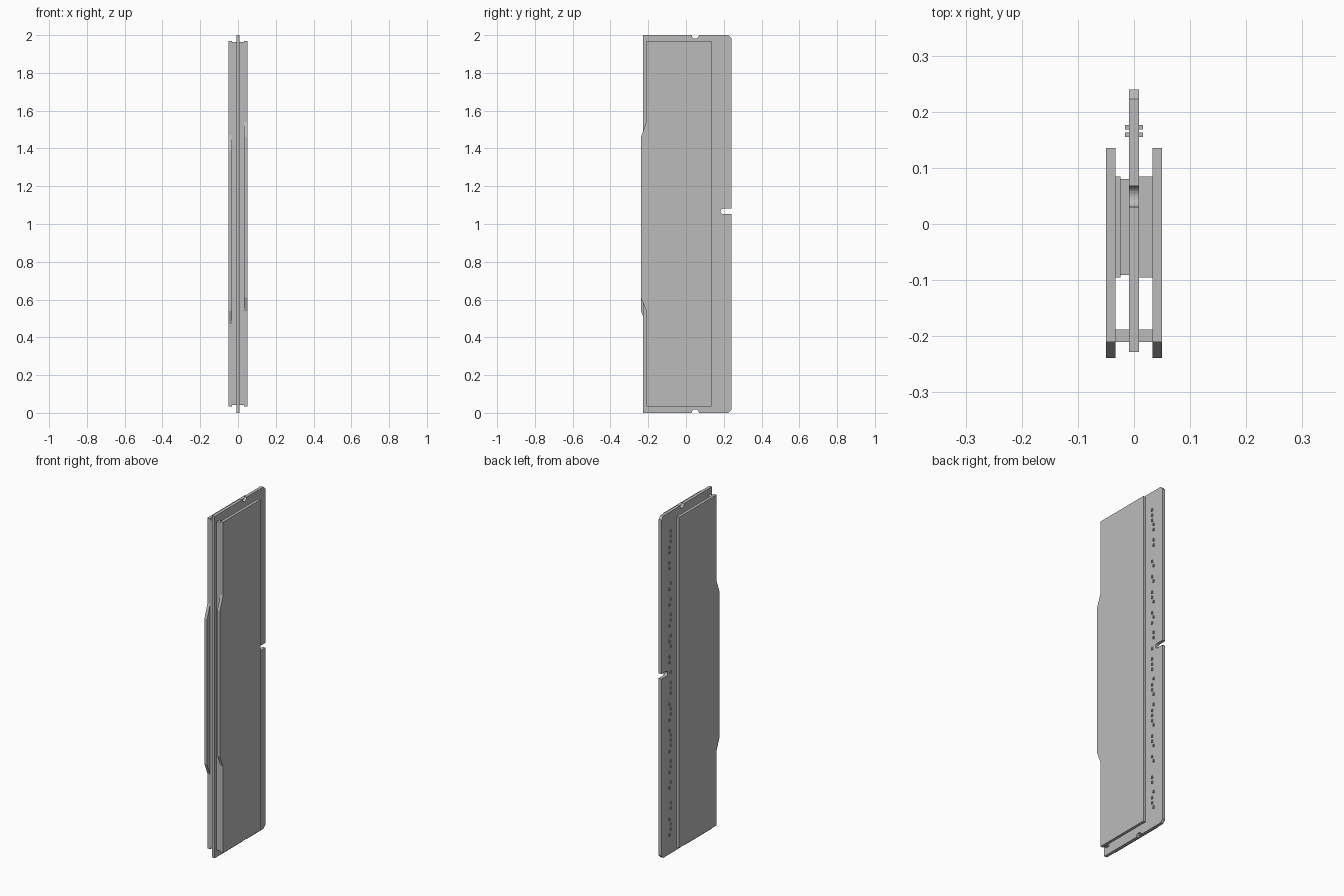
import bpy, bmesh, math

cube = bpy.data.objects.get("Cube")
if cube:
    bpy.data.objects.remove(cube, do_unlink=True)

# One flat grey for every part
grey = bpy.data.materials.new("light_grey")
grey.use_nodes = True
colour = (0.5, 0.5, 0.5, 1)
grey.diffuse_color = colour
grey.node_tree.nodes["Principled BSDF"].inputs["Base Color"].default_value = colour


def finish(name, bm):
    bmesh.ops.recalc_face_normals(bm, faces=bm.faces)
    mesh = bpy.data.meshes.new(name)
    bm.to_mesh(mesh)
    bm.free()
    mesh.materials.append(grey)
    obj = bpy.data.objects.new(name, mesh)
    bpy.context.collection.objects.link(obj)
    return obj


def plate(name, outline, x0, x1):
    """Extrude a (y, z) outline from x0 to x1."""
    bm = bmesh.new()
    face = bm.faces.new([bm.verts.new((x0, y, z)) for y, z in outline])
    new = bmesh.ops.extrude_face_region(bm, geom=[face])["geom"]
    verts = [v for v in new if isinstance(v, bmesh.types.BMVert)]
    bmesh.ops.translate(bm, verts=verts, vec=(x1 - x0, 0, 0))
    return finish(name, bm)


def add_box(bm, x0, x1, y0, y1, z0, z1):
    verts = bmesh.ops.create_cube(bm, size=1)["verts"]
    for v in verts:
        v.co = ((x0 + x1) / 2 + v.co.x * (x1 - x0),
                (y0 + y1) / 2 + v.co.y * (y1 - y0),
                (z0 + z1) / 2 + v.co.z * (z1 - z0))


def box(name, *bounds):
    bm = bmesh.new()
    add_box(bm, *bounds)
    return finish(name, bm)


def arc(cy, cz, r, start, end, steps=12):
    angles = [math.radians(start + (end - start) * i / steps) for i in range(steps + 1)]
    return [(cy + r * math.cos(a), cz + r * math.sin(a)) for a in angles]


# Circuit board: clipped rear corners, end notches and a rounded key slot
front, back, clip = -0.228, 0.24, 0.017
outline = [(front, 0)]
outline += arc(0.049, 0, 0.019, 180, 0)
outline += [(back - clip, 0), (back, clip), (back, 1.053)]
outline += arc(0.197, 1.067, 0.014, 270, 90)
outline += [(back, 1.081), (back, 2 - clip), (back - clip, 2)]
outline += arc(0.049, 2, 0.019, 0, -180)
outline += [(front, 2)]
plate("circuit_board", outline, -0.009, 0.009)

# Heat spreaders, with a raised front bulge that is offset on each side
for side, sign, low in (("left", 1, 0.54), ("right", -1, 0.47)):
    shape = [(-0.21, 0.035), (0.135, 0.035), (0.135, 1.97), (-0.21, 1.97),
             (-0.21, low + 1), (-0.239, low + 0.92),
             (-0.239, low + 0.07), (-0.21, low)]
    plate(side + "_heat_spreader", shape, 0.033 * sign, 0.05 * sign)
    # Strip joining the spreader to the board along the front
    x0, x1 = sorted((0.009 * sign, 0.033 * sign))
    box(side + "_front_strip", x0, x1, -0.21, -0.188, 0.042, 1.963)

# Thermal pads and memory chips between the board and the spreaders
box("left_thermal_pad", 0.009, 0.033, -0.095, 0.085, 0.06, 1.94)
box("right_thermal_pad", -0.033, -0.024, -0.095, 0.085, 0.06, 1.94)
bm = bmesh.new()
for i in range(8):
    z = 0.1 + i * 0.23
    add_box(bm, -0.024, -0.009, -0.091, 0.08, z, z + 0.19)
finish("memory_chips", bm)

# Contact pins in two rows: a is the inner row, b the outer, dot is a gap
rows = {"a": 0.159, "b": 0.172}
pattern = "aaabb.bb..ab.ab.aab.aba.bb.a.aaa.baab.baaab.aab.ab..aa.baab"
bm = bmesh.new()
for i, key in enumerate(pattern):
    if key in rows:
        y, z = rows[key], 1.89 - i * 0.0306
        add_box(bm, -0.016, 0.016, y - 0.004, y + 0.004, z - 0.007, z + 0.007)
finish("contact_pins", bm)
